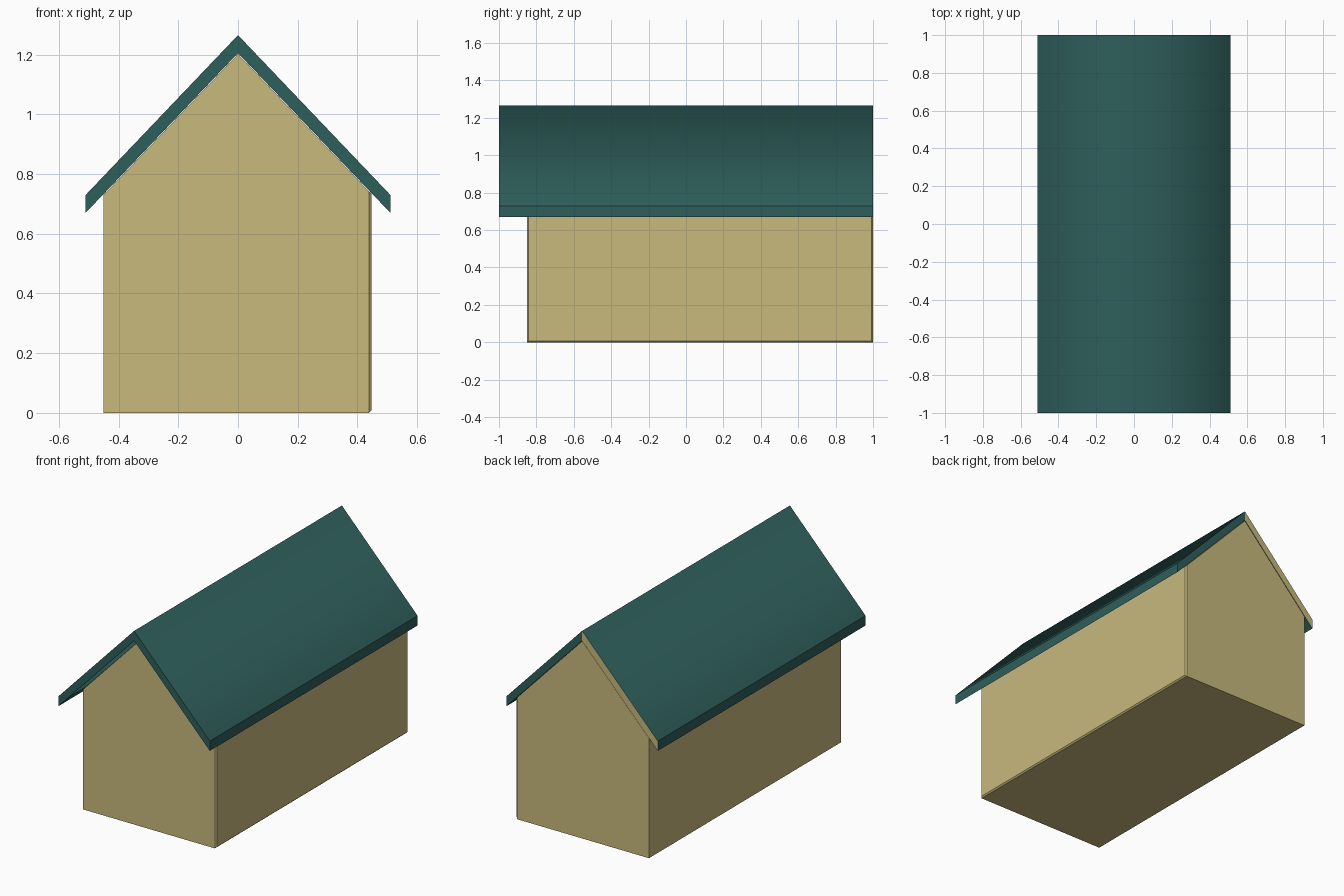
import bpy, bmesh

if "Cube" in bpy.data.objects:
    bpy.data.objects.remove(bpy.data.objects["Cube"])


def material(name, rgb):
    m = bpy.data.materials.new(name)
    m.diffuse_color = (*rgb, 1)
    m.use_nodes = True
    m.node_tree.nodes["Principled BSDF"].inputs["Base Color"].default_value = m.diffuse_color
    return m


tan = material("tan_wall", (0.578, 0.488, 0.205))
teal = material("dark_teal_roof", (0.027, 0.112, 0.104))


def extrude_profiles(name, profiles, y0, y1, mats):
    """Extrude flat x/z outlines that share edges from y0 to y1."""
    bm = bmesh.new()
    for prof in profiles:
        face = bm.faces.new([bm.verts.new((x, y0, z)) for x, z in prof])
        new = bmesh.ops.extrude_face_region(bm, geom=[face], use_keep_orig=True)["geom"]
        verts = [g for g in new if isinstance(g, bmesh.types.BMVert)]
        bmesh.ops.translate(bm, verts=verts, vec=(0, y1 - y0, 0))
    bmesh.ops.remove_doubles(bm, verts=bm.verts, dist=1e-5)
    # drop internal faces on the shared centre plane
    inner = [f for f in bm.faces if all(abs(v.co.x) < 1e-5 for v in f.verts)]
    bmesh.ops.delete(bm, geom=inner, context="FACES_ONLY")
    bmesh.ops.recalc_face_normals(bm, faces=bm.faces)
    me = bpy.data.meshes.new(name)
    ob = bpy.data.objects.new(name, me)
    bpy.context.collection.objects.link(ob)
    for m in mats:
        me.materials.append(m)
    return ob, bm


# House body: gabled prism with a fine bevel on its right corners and base
body, bm = extrude_profiles(
    "house_body",
    [[(-0.45, 0), (0.447, 0), (0.447, 0.733), (0, 1.202), (-0.45, 0.73)]],
    -0.85, 0.999, [tan])
right = [f for f in bm.faces if f.normal.x > 0.99][0]
edges = [e for e in right.edges if max(v.co.z for v in e.verts) < 0.1
         or abs(e.verts[0].co.z - e.verts[1].co.z) > 0.1]
bmesh.ops.bevel(bm, geom=edges, offset=0.008, segments=1, affect="EDGES")
bm.to_mesh(body.data)
bm.free()

# Roof: two mirrored slabs joined at a smooth ridge, overhanging the front
slabs = [[(0, 1.205), (s * 0.51, 0.67), (s * 0.51, 0.73), (0, 1.265)] for s in (-1, 1)]
roof, bm = extrude_profiles("roof", slabs, -1, 1, [teal, tan])
for f in bm.faces:
    f.smooth = True
    # left slab's back end is wall coloured
    if f.normal.y > 0.9 and f.calc_center_median().x < 0:
        f.material_index = 1
for e in bm.edges:
    e.smooth = all(abs(v.co.x) < 1e-5 for v in e.verts)
bm.to_mesh(roof.data)
bm.free()
